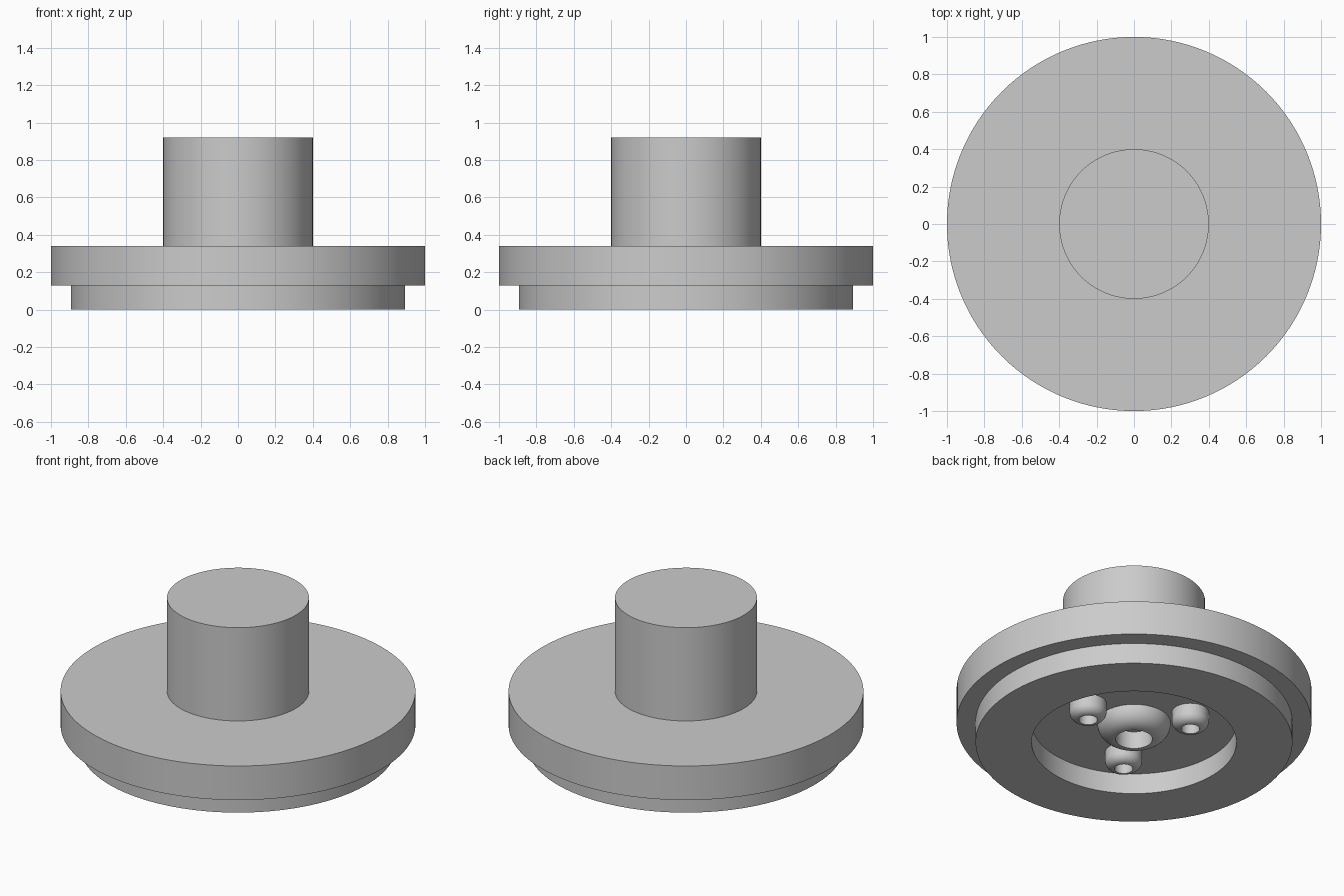
import bpy, bmesh
from math import cos, sin, pi, radians

cube = bpy.data.objects.get("Cube")
if cube:
    bpy.data.objects.remove(cube, do_unlink=True)

grey = bpy.data.materials.new("plain grey")
grey.use_nodes = True
colour = (0.6, 0.6, 0.6, 1)
grey.diffuse_color = colour
grey.node_tree.nodes["Principled BSDF"].inputs["Base Color"].default_value = colour


def lathe(name, profile, location=(0, 0, 0), segments=128):
    """Spin a (radius, height) profile around z."""
    bm = bmesh.new()
    verts = [bm.verts.new((r, 0, z)) for r, z in profile]
    edges = [bm.edges.new(pair) for pair in zip(verts, verts[1:])]
    bmesh.ops.spin(bm, geom=verts + edges, cent=(0, 0, 0), axis=(0, 0, 1),
                   angle=2 * pi, steps=segments, use_duplicate=False)
    bmesh.ops.remove_doubles(bm, verts=bm.verts, dist=0.0001)
    bmesh.ops.recalc_face_normals(bm, faces=bm.faces)
    mesh = bpy.data.meshes.new(name)
    bm.to_mesh(mesh)
    bm.free()
    mesh.materials.append(grey)
    obj = bpy.data.objects.new(name, mesh)
    bpy.context.collection.objects.link(obj)
    obj.location = location
    bpy.ops.object.select_all(action="DESELECT")
    obj.select_set(True)
    bpy.context.view_layer.objects.active = obj
    bpy.ops.object.shade_smooth_by_angle(angle=radians(30))
    return obj


CEILING = 0.128   # recess ceiling, level with the flange underside
TIP = 0.02        # lower end of the rounded bosses

# Stepped body: hub, flange, lower step and underside recess
lathe("stepped_body", [(0, 0.92), (0.4, 0.92), (0.4, 0.34), (1, 0.34), (1, CEILING),
                       (0.893, CEILING), (0.893, 0), (0.577, 0),
                       (0.577, CEILING), (0, CEILING)])


def boss(name, radius, location=(0, 0, 0)):
    """Hollow boss hanging from the ceiling, with a rounded outer lip."""
    bore = radius / 2
    lip = [(bore + bore * sin(i * pi / 24), TIP + bore * (1 - cos(i * pi / 24)))
           for i in range(13)]
    lathe(name, [(bore, CEILING)] + lip + [(radius, CEILING)], location, 64)


# Central boss and three small ones around it
boss("centre_boss", 0.207)
for i in range(3):
    a = i * 2 * pi / 3
    boss(f"small_boss_{i + 1}", 0.104, (0.338 * cos(a), 0.338 * sin(a), 0))
